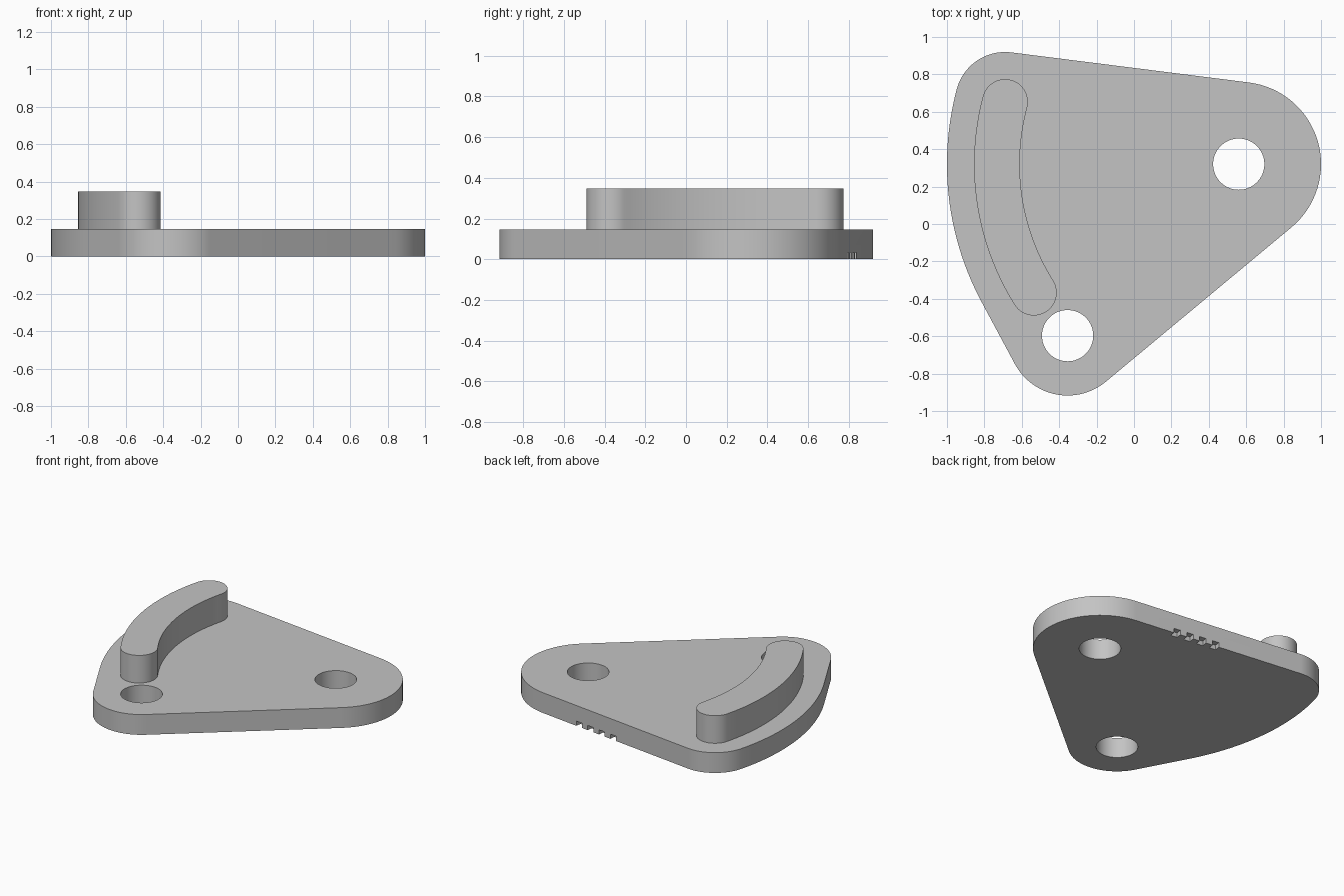
import bpy
import bmesh
from math import sin, cos, pi, radians, atan2, acos, hypot

if "Cube" in bpy.data.objects:
    bpy.data.objects.remove(bpy.data.objects["Cube"])

gray = bpy.data.materials.new("light gray")
gray.use_nodes = True
color = (0.55, 0.55, 0.55, 1)
gray.diffuse_color = color
gray.node_tree.nodes["Principled BSDF"].inputs["Base Color"].default_value = color

THICK, TOP = 0.147, 0.347
PIVOT, FOOT = (0.56, 0.32), (-0.355, -0.597)   # hole centres
R_PIVOT, R_FOOT, R_HOLE = 0.44, 0.32, 0.137
R_SWEEP, R_RAIL, RAIL_HALF = 1.56, 1.293, 0.122
R_TIP = R_SWEEP - R_RAIL


def polar(center, radius, angle):
    return (center[0] + radius * cos(angle), center[1] + radius * sin(angle))


def arc(center, radius, start, end, steps=32):
    return [polar(center, radius, start + (end - start) * i / steps) for i in range(steps + 1)]


def tangent(c1, r1, c2, r2, side):
    """Direction of the normal shared by two circles on one side of their centre line."""
    dx, dy = c1[0] - c2[0], c1[1] - c2[1]
    return atan2(dy, dx) + side * acos((r2 - r1) / hypot(dx, dy))


def prism(name, outline, z0, z1):
    bm = bmesh.new()
    face = bm.faces.new([bm.verts.new((x, y, z0)) for x, y in outline])
    moved = bmesh.ops.extrude_face_region(bm, geom=[face])["geom"]
    bmesh.ops.translate(bm, vec=(0, 0, z1 - z0),
                        verts=[v for v in moved if isinstance(v, bmesh.types.BMVert)])
    bmesh.ops.remove_doubles(bm, verts=bm.verts, dist=1e-5)
    bmesh.ops.recalc_face_normals(bm, faces=bm.faces)
    mesh = bpy.data.meshes.new(name)
    bm.to_mesh(mesh)
    bm.free()
    mesh.materials.append(gray)
    obj = bpy.data.objects.new(name, mesh)
    bpy.context.collection.objects.link(obj)
    return obj


def activate(obj):
    bpy.ops.object.select_all(action="DESELECT")
    obj.select_set(True)
    bpy.context.view_layer.objects.active = obj


def cut(target, cutter):
    cutter.hide_render = True
    mod = target.modifiers.new("cut", "BOOLEAN")
    mod.operation = "DIFFERENCE"
    mod.solver = "EXACT"
    mod.object = cutter
    activate(target)
    bpy.ops.object.modifier_apply(modifier=mod.name)
    bpy.data.objects.remove(cutter)


# Ends of the curved rail, as angles about the pivot hole
rail_start, rail_end = radians(165.1), radians(212.1)
tip = polar(PIVOT, R_RAIL, rail_start)

# Plate outline: three rounded corners and one swept side
back = tangent(PIVOT, R_PIVOT, tip, R_TIP, 1)
front = tangent(PIVOT, R_PIVOT, FOOT, R_FOOT, -1)
sweep = tangent(PIVOT, R_SWEEP, FOOT, R_FOOT, 1)
outline = (arc(PIVOT, R_PIVOT, front, back)
           + arc(tip, R_TIP, back, rail_start)
           + arc(PIVOT, R_SWEEP, rail_start, sweep)[1:]
           + arc(FOOT, R_FOOT, sweep, front + 2 * pi))
plate = prism("base_plate", outline, 0, THICK)

# Two through holes
for center in (PIVOT, FOOT):
    cut(plate, prism("hole_cutter", arc(center, R_HOLE, 0, 2 * pi, 64)[:-1], -0.1, 0.3))

# Row of small notches under the back edge
edge_start = polar(PIVOT, R_PIVOT, back)
for i in range(4):
    along = 0.32 + 0.1 * i
    middle = polar(edge_start, along, back + pi / 2)
    inner, outer = polar(middle, -0.04, back), polar(middle, 0.04, back)
    corners = [polar(p, s * 0.025, back + pi / 2)
               for p, s in ((inner, -1), (outer, -1), (outer, 1), (inner, 1))]
    cut(plate, prism("notch_cutter", corners, -0.05, 0.034))

# Raised curved rail with round ends
rail_foot = polar(PIVOT, R_RAIL, rail_end)
rail_outline = (arc(PIVOT, R_RAIL + RAIL_HALF, rail_start, rail_end)
                + arc(rail_foot, RAIL_HALF, rail_end, rail_end + pi)[1:]
                + arc(PIVOT, R_RAIL - RAIL_HALF, rail_end, rail_start)[1:]
                + arc(tip, RAIL_HALF, rail_start - pi, rail_start)[1:-1])
rail = prism("curved_rail", rail_outline, THICK, TOP)

for obj in (plate, rail):
    activate(obj)
    bpy.ops.object.shade_smooth_by_angle(angle=radians(30))
